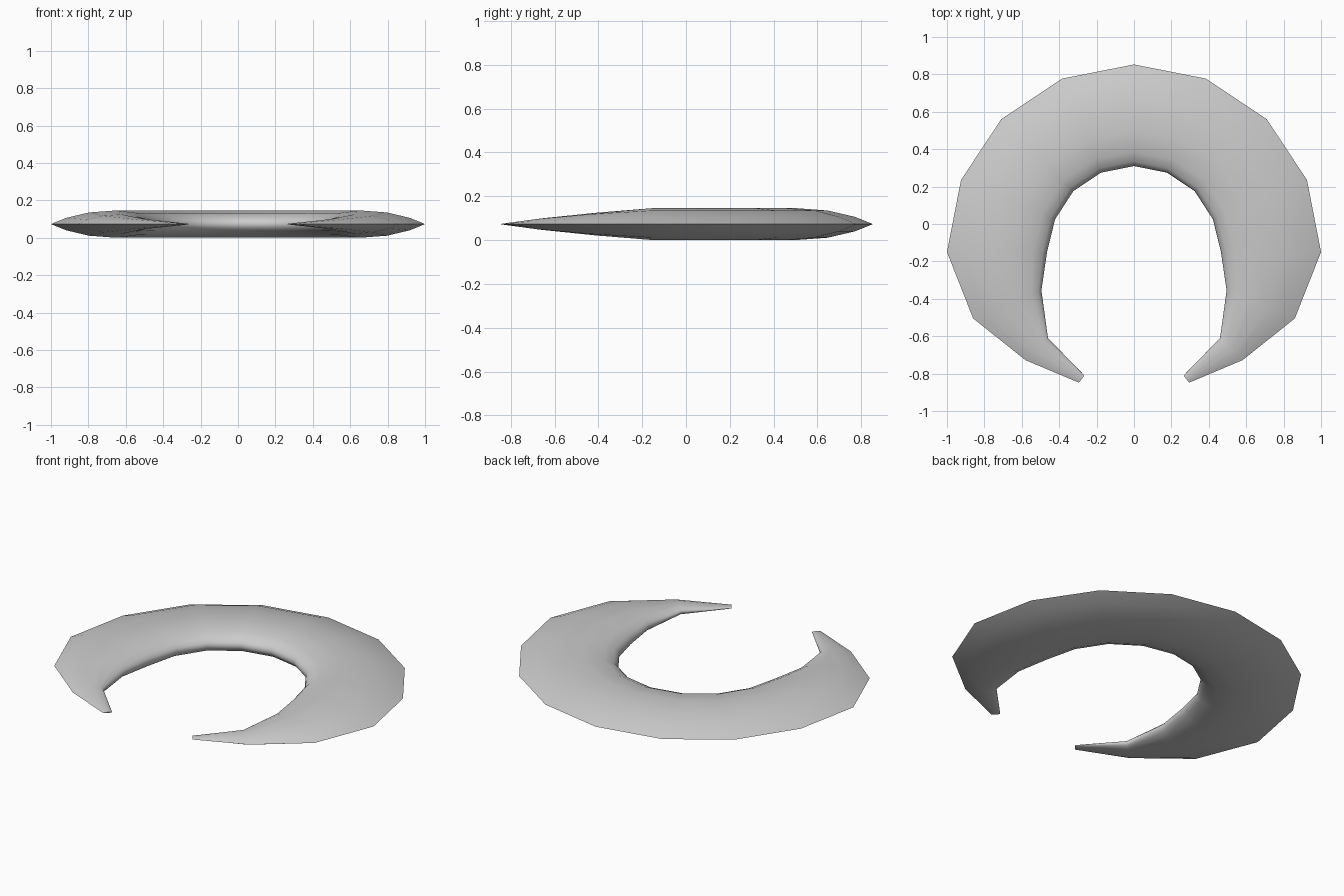
import bpy, bmesh

if "Cube" in bpy.data.objects:
    bpy.data.objects.remove(bpy.data.objects["Cube"])

# Stations along one half: outer rim xy, inner rim xy, half thickness
stations = [
    ((0, .853), (0, .31), .073), ((.385, .777), (.175, .275), .073),
    ((.71, .56), (.325, .175), .073), ((.925, .235), (.422, .025), .073),
    ((1, -.15), (.465, -.15), .073), ((.86, -.505), (.495, -.355), .052),
    ((.58, -.728), (.46, -.61), .027), ((.295, -.848), (.265, -.81), .003),
]
# Blade section: position from inner to outer rim, height fraction
upper = [(0, 0), (.012, .25), (.045, .5), (.14, .81), (.35, 1), (.62, .85), (.85, .45), (1, 0)]
section = upper + [(t, -h) for t, h in upper[-2:0:-1]]

# Mirror the stations to make the full crescent
path = [((-o[0], o[1]), (-i[0], i[1]), h) for o, i, h in stations[:0:-1]] + stations

bm = bmesh.new()
rings = []
for o, i, h in path:
    rings.append([bm.verts.new((i[0] + (o[0] - i[0]) * t,
                                i[1] + (o[1] - i[1]) * t,
                                .076 + h * f)) for t, f in section])
n = len(section)
for a, b in zip(rings, rings[1:]):
    for k in range(n):
        j = (k + 1) % n
        bm.faces.new((a[k], a[j], b[j], b[k]))
# Blunt tips
bm.faces.new(rings[0])
bm.faces.new(rings[-1])
bmesh.ops.recalc_face_normals(bm, faces=bm.faces)

mesh = bpy.data.meshes.new("crescent_ring")
bm.to_mesh(mesh)
bm.free()
ob = bpy.data.objects.new("crescent_ring", mesh)
bpy.context.collection.objects.link(ob)
for z in [min(v.co.z for v in mesh.vertices)]:
    for v in mesh.vertices:
        v.co.z -= z

# Smooth shading
bpy.context.view_layer.objects.active = ob
ob.select_set(True)
bpy.ops.object.shade_smooth_by_angle(angle=1.1)
